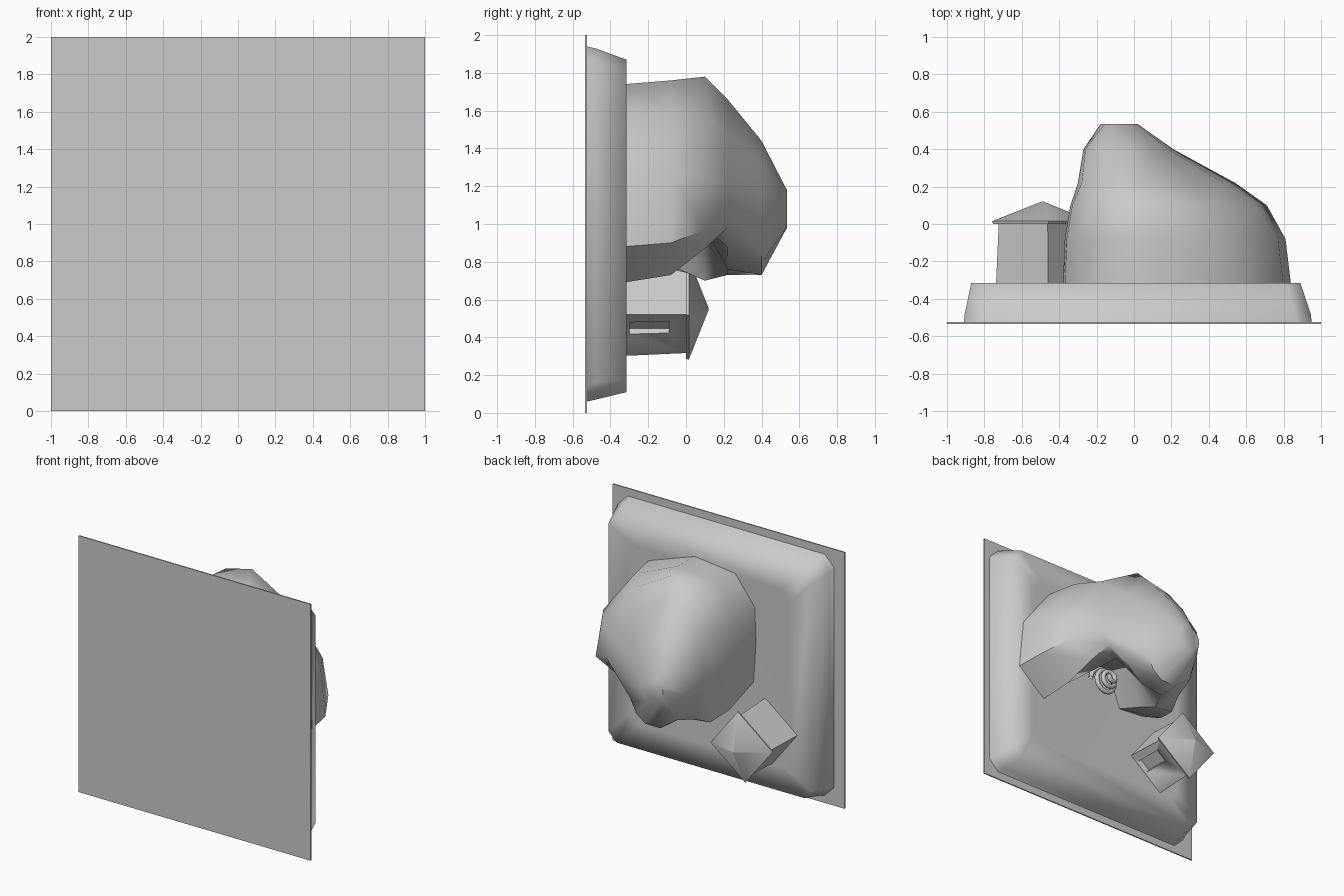
import bpy, bmesh, math

if "Cube" in bpy.data.objects:
    bpy.data.objects.remove(bpy.data.objects["Cube"])


def loft(name, rings, angle=40):
    """Skin closed rings of (x, z) points stacked along y; rings = [(y, points)]."""
    bm = bmesh.new()
    loops = [[bm.verts.new((x, y, z)) for x, z in pts] for y, pts in rings]
    for a, b in zip(loops, loops[1:]):
        n = len(a)
        for i in range(n):
            bm.faces.new((a[i], a[(i + 1) % n], b[(i + 1) % n], b[i]))
    bm.faces.new(loops[0])
    bm.faces.new(loops[-1])
    bmesh.ops.recalc_face_normals(bm, faces=bm.faces)
    me = bpy.data.meshes.new(name)
    bm.to_mesh(me)
    bm.free()
    ob = bpy.data.objects.new(name, me)
    bpy.context.collection.objects.link(ob)
    bpy.context.view_layer.objects.active = ob
    ob.select_set(True)
    bpy.ops.object.shade_smooth_by_angle(angle=math.radians(angle))
    ob.select_set(False)
    return ob


def chamfered(x0, x1, z0, z1, c):
    return [(x0 + c, z0), (x1 - c, z0), (x1, z0 + c), (x1, z1 - c),
            (x1 - c, z1), (x0 + c, z1), (x0, z1 - c), (x0, z0 + c)]


def square(cx, cz, r, deg):
    return [(cx + r * math.cos(math.radians(deg + 90 * i)),
             cz + r * math.sin(math.radians(deg + 90 * i))) for i in range(4)]


# Water sheet: thin square plate
loft("water_sheet", [(y, [(-1, 0), (1, 0), (1, 2), (-1, 2)]) for y in (-0.535, -0.525)])

# Island slab with sloping, softly shaded sides
loft("island", [(-0.525, chamfered(-0.91, 0.95, 0.06, 1.94, 0.08)),
                (-0.48, chamfered(-0.905, 0.945, 0.07, 1.93, 0.09)),
                (-0.315, chamfered(-0.87, 0.89, 0.11, 1.87, 0.07)),
                (-0.32, chamfered(-0.68, 0.70, 0.30, 1.68, 0.07))], 80)

# Rock with a cave: footprints at rising levels, narrowing to the domed peak
rock_levels = [
    (-0.33, [(.60, .69), (.24, 1.18), (-.02, 1.16), (-.13, .88), (-.36, .90), (-.38, 1.20),
             (-.37, 1.48), (-.20, 1.70), (.15, 1.74), (.55, 1.60), (.80, 1.27), (.84, .88)]),
    (-0.08, [(.57, .73), (.25, 1.08), (0, 1.08), (-.12, .78), (-.32, .76), (-.37, 1.15),
             (-.36, 1.48), (-.20, 1.72), (.13, 1.76), (.50, 1.60), (.77, 1.25), (.81, .90)]),
    (0.10, [(.50, .87), (.25, .98), (.05, .98), (-.12, .70), (-.28, .72), (-.34, 1.10),
            (-.33, 1.45), (-.18, 1.72), (.05, 1.78), (.40, 1.58), (.66, 1.25), (.71, .97)]),
    (0.22, [(.42, .98), (.25, .88), (.10, .76), (-.08, .73), (-.24, .78), (-.30, 1.10),
            (-.28, 1.42), (-.15, 1.62), (.03, 1.66), (.28, 1.47), (.48, 1.22), (.54, 1.06)]),
    (0.40, [(.19, .88), (.15, .79), (.07, .73), (-.06, .73), (-.20, .83), (-.27, 1.05),
            (-.26, 1.25), (-.14, 1.40), (0, 1.44), (.10, 1.32), (.18, 1.17), (.21, 1.02)]),
]
peak = [(-0.08 + 0.10 * math.cos(math.radians(-40 - 30 * i)),
         1.08 + 0.10 * math.sin(math.radians(-40 - 30 * i))) for i in range(12)]
loft("cave_rock", rock_levels + [(0.535, peak)], 50)

# Coiled form resting inside the cave mouth
cu = bpy.data.curves.new("cave_coil", 'CURVE')
cu.dimensions = '3D'
cu.bevel_depth = 0.018
cu.bevel_resolution = 2
sp = cu.splines.new('POLY')
turns = 48
sp.points.add(turns)
for i, p in enumerate(sp.points):
    t = i / turns
    a, r = t * 3 * math.tau, 0.11 * (1 - 0.75 * t)
    p.co = (0.06 + r * math.cos(a), -0.295 + 0.12 * t, 1.02 + r * math.sin(a), 1)
bpy.context.collection.objects.link(bpy.data.objects.new("cave_coil", cu))

# Hut: tapered square walls turned on the ground
HX, HZ, TURN = -0.49, 0.55, -7
walls = loft("hut_walls", [(-0.33, square(HX, HZ, 0.25, TURN)),
                           (0.0, square(HX, HZ, 0.235, TURN))], 30)

# Doorway recess on the wall facing the cave side
n = math.radians(TURN - 45)
nx, nz, tx, tz = math.cos(n), math.sin(n), -math.sin(n), math.cos(n)
cx, cz = HX + 0.175 * nx + 0.06 * tx, HZ + 0.175 * nz + 0.06 * tz
door = [(cx + a * tx + b * nx, cz + a * tz + b * nz)
        for a, b in ((-.05, -.035), (.05, -.035), (.05, .06), (-.05, .06))]
cutter = loft("doorway_cutter", [(-0.30, door), (-0.09, door)], 30)
mod = walls.modifiers.new("doorway", 'BOOLEAN')
mod.object = cutter
mod.solver = 'EXACT'
bpy.context.view_layer.objects.active = walls
bpy.ops.object.modifier_apply(modifier=mod.name)
bpy.data.objects.remove(cutter)

# Hut roof: thin eaves and a low pyramid
loft("hut_roof", [(0.0, square(HX, HZ, 0.265, TURN)),
                  (0.015, square(HX, HZ, 0.27, TURN)),
                  (0.12, square(HX, HZ, 0.004, TURN))], 60)
